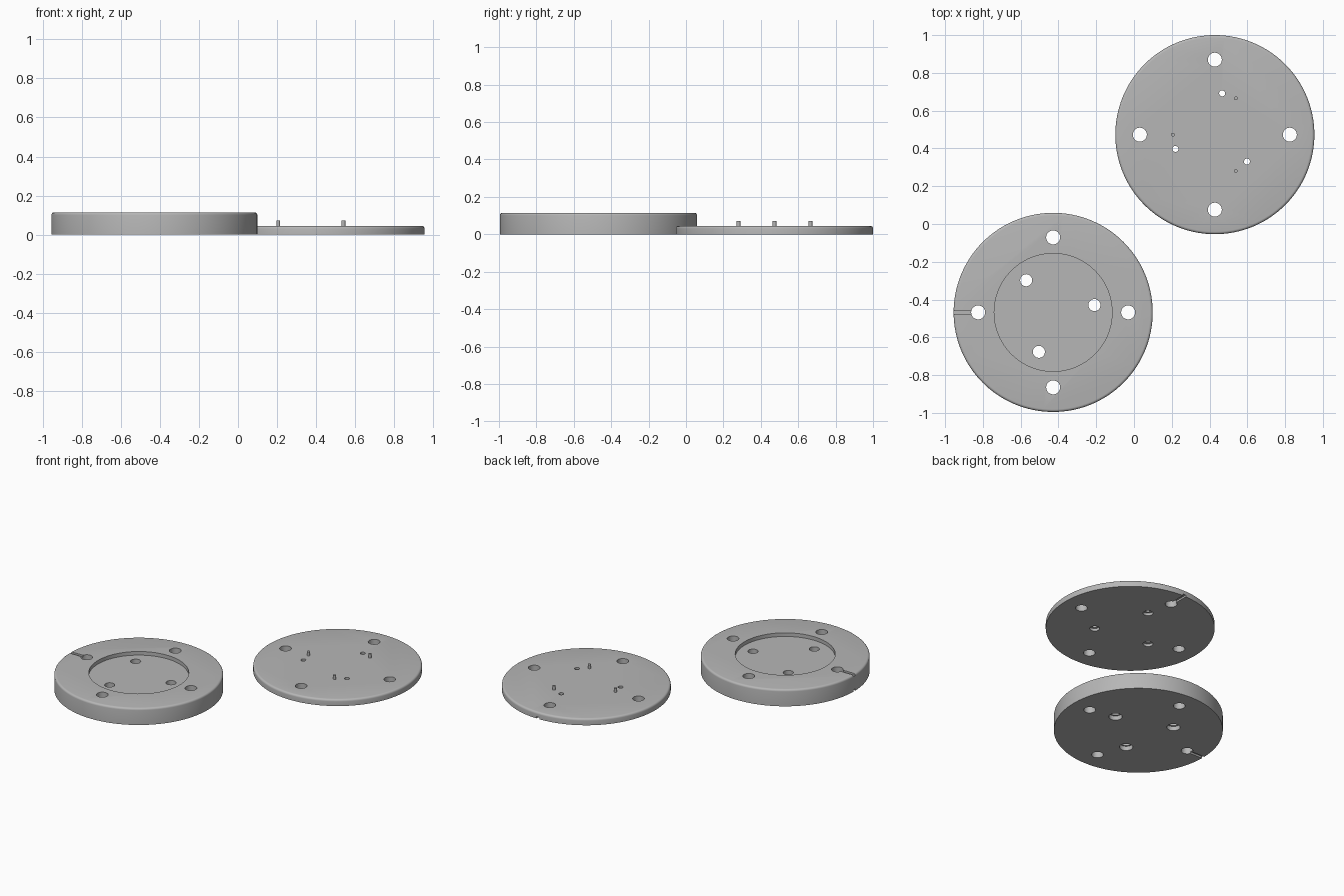
import bpy, bmesh, math

if "Cube" in bpy.data.objects:
    bpy.data.objects.remove(bpy.data.objects["Cube"])

R = 0.527                    # disc radius
SEG = 128
grey = bpy.data.materials.new("plain_grey")
grey.diffuse_color = (0.47, 0.47, 0.47, 1)
grey.use_nodes = True
grey.node_tree.nodes["Principled BSDF"].inputs["Base Color"].default_value = grey.diffuse_color


def link(bm, name):
    mesh = bpy.data.meshes.new(name)
    bm.to_mesh(mesh)
    bm.free()
    ob = bpy.data.objects.new(name, mesh)
    ob.data.materials.append(grey)
    bpy.context.collection.objects.link(ob)
    return ob


def cylinder(name, x, y, r, z0, z1, seg=32, rim=0):
    bm = bmesh.new()
    bmesh.ops.create_cone(bm, cap_ends=True, segments=seg,
                          radius1=r, radius2=r, depth=z1 - z0)
    if rim:                  # rounded top edge
        top = [e for e in bm.edges if all(v.co.z > 0 for v in e.verts)]
        bmesh.ops.bevel(bm, geom=top, offset=rim, segments=4,
                        profile=0.5, affect='EDGES')
    bmesh.ops.translate(bm, vec=(x, y, (z0 + z1) / 2), verts=bm.verts)
    return link(bm, name)


def box(name, x0, x1, y0, y1, z0, z1):
    bm = bmesh.new()
    bmesh.ops.create_cube(bm, size=1)
    bmesh.ops.scale(bm, vec=(x1 - x0, y1 - y0, z1 - z0), verts=bm.verts)
    bmesh.ops.translate(bm, vec=((x0 + x1) / 2, (y0 + y1) / 2, (z0 + z1) / 2),
                        verts=bm.verts)
    return link(bm, name)


def activate(ob):
    bpy.ops.object.select_all(action='DESELECT')
    ob.select_set(True)
    bpy.context.view_layer.objects.active = ob


def cut(ob, cutter):
    activate(ob)
    mod = ob.modifiers.new("cut", 'BOOLEAN')
    mod.operation, mod.solver, mod.object = 'DIFFERENCE', 'EXACT', cutter
    bpy.ops.object.modifier_apply(modifier=mod.name)
    bpy.data.objects.remove(cutter)


def ring(cx, cy, dist, start, count):
    for i in range(count):
        a = math.radians(start + 360 * i / count)
        yield cx + dist * math.cos(a), cy + dist * math.sin(a)


def smooth(ob):
    activate(ob)
    bpy.ops.object.shade_smooth_by_angle(angle=math.radians(30))


# Thick base with a round recess
bx, by, bh = -0.428, -0.468, 0.115
base = cylinder("base_disc", bx, by, R, 0, bh, SEG, 0.014)
cut(base, cylinder("recess", bx, by, 0.312, bh - 0.025, bh + 0.1, 96))
for x, y in ring(bx, by, 0.397, 0, 4):          # outer bolt holes
    cut(base, cylinder("bolt_hole", x, y, 0.037, -0.1, 0.3))
for x, y in ring(bx, by, 0.222, 10, 3):         # counterbored inner holes
    cut(base, cylinder("inner_hole", x, y, 0.032, -0.1, 0.3))
    cut(base, cylinder("counterbore", x, y, 0.042, -0.1, 0.03))
# Grooves from the left hole to the rim, above and below
for z0, z1 in ((bh - 0.012, bh + 0.1), (-0.1, 0.012)):
    cut(base, box("groove", bx - 0.7, bx - 0.39, by - 0.011, by + 0.011, z0, z1))
smooth(base)

# Thin lid
lx, ly, lh = 0.428, 0.473, 0.045
lid = cylinder("lid_disc", lx, ly, R, 0, lh, SEG, 0.014)
for x, y in ring(lx, ly, 0.397, 0, 4):
    cut(lid, cylinder("bolt_hole", x, y, 0.037, -0.1, 0.3))
for x, y in ring(lx, ly, 0.222, 80, 3):         # counterbored screw holes
    cut(lid, cylinder("screw_hole", x, y, 0.016, -0.1, 0.3, 24))
    cut(lid, cylinder("counterbore", x, y, 0.031, -0.1, 0.018))
cut(lid, box("groove", lx - 0.011, lx + 0.011, ly + 0.39, ly + 0.7, -0.1, 0.012))
smooth(lid)

# Locating pins on the lid
for i, (x, y) in enumerate(ring(lx, ly, 0.222, 60, 3)):
    smooth(cylinder(f"locating_pin_{i + 1}", x, y, 0.01, lh - 0.005, 0.072, 24))
